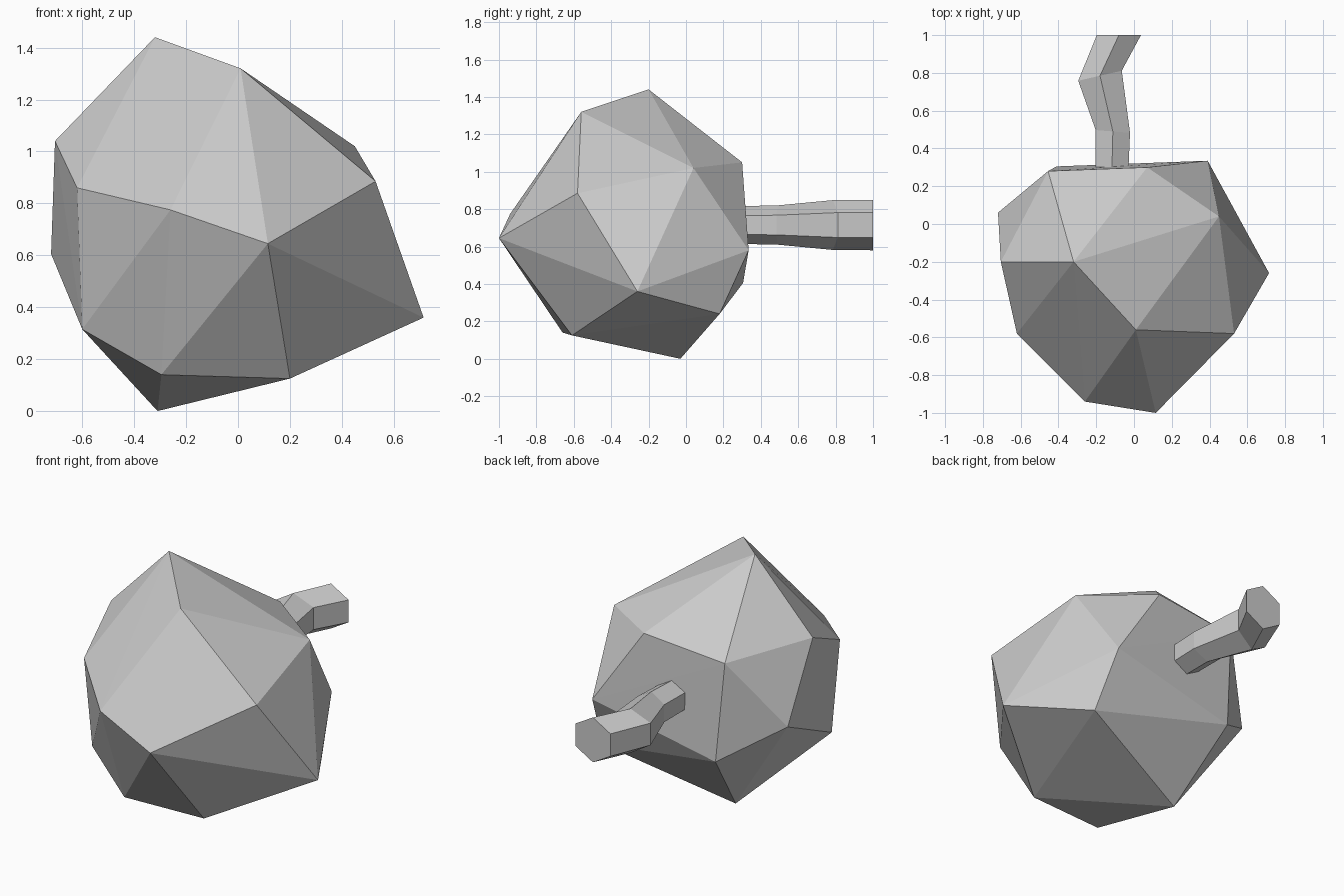
import bpy, bmesh
from math import sin, cos, pi

if "Cube" in bpy.data.objects:
    bpy.data.objects.remove(bpy.data.objects["Cube"])


def add_object(name, bm):
    bmesh.ops.recalc_face_normals(bm, faces=bm.faces)
    mesh = bpy.data.meshes.new(name)
    bm.to_mesh(mesh)
    bm.free()
    obj = bpy.data.objects.new(name, mesh)
    bpy.context.collection.objects.link(obj)
    return obj


# Faceted head: convex hull around its corner points
corners = [
    (-.32, -.20, 1.44), (.01, -.56, 1.32),                          # crown
    (.45, .04, 1.02), (.53, -.58, .885), (.715, -.26, .36),         # right side
    (.115, -1.0, .645), (-.26, -.94, .775),                         # front
    (-.62, -.58, .86), (-.705, -.20, 1.04), (-.72, .06, .605),      # left side
    (-.60, -.53, .315),
    (-.295, -.66, .14), (-.31, -.03, 0), (.20, -.61, .125),         # underside
    (.07, .30, 1.05), (.39, .335, .58), (.43, .18, .24),            # back
    (-.41, .305, .405), (-.455, .28, 1.0),
]
bm = bmesh.new()
for c in corners:
    bm.verts.new(c)
bmesh.ops.convex_hull(bm, input=bm.verts[:])
add_object("faceted_head", bm)

# Crooked six-sided stem: rings of (x, y, radius, tilt) along y
rings = [(-.118, .24, .10, 0), (-.112, .49, .105, -.08),
         (-.18, .785, .133, .23), (-.08, 1.0, .135, 0)]
bm = bmesh.new()
loops = []
for x, y, r, tilt in rings:
    loop = []
    for i in range(6):
        a = i * pi / 3
        dx = r * sin(a)
        loop.append(bm.verts.new((x + dx, y + dx * tilt, .715 + r * cos(a))))
    loops.append(loop)
for lo, hi in zip(loops, loops[1:]):
    for i in range(6):
        j = (i + 1) % 6
        bm.faces.new((lo[i], lo[j], hi[j], hi[i]))
bm.faces.new(loops[0])
bm.faces.new(loops[-1])
add_object("stem", bm)
